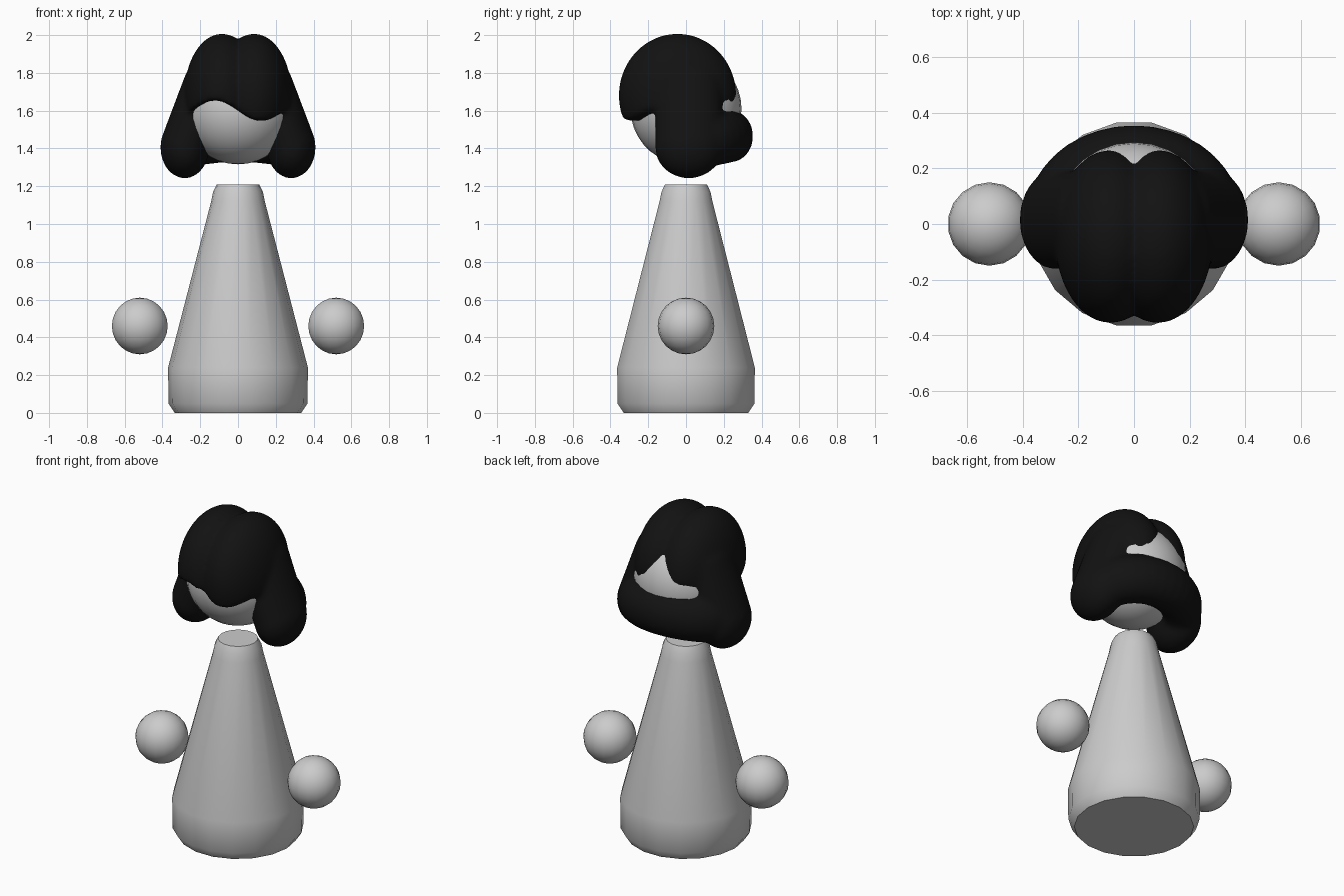
import bpy, bmesh, math
from mathutils import Matrix, Vector

if "Cube" in bpy.data.objects:
    bpy.data.objects.remove(bpy.data.objects["Cube"])


def add_object(name, bm):
    mesh = bpy.data.meshes.new(name)
    bmesh.ops.recalc_face_normals(bm, faces=bm.faces[:])
    bm.to_mesh(mesh)
    bm.free()
    ob = bpy.data.objects.new(name, mesh)
    bpy.context.collection.objects.link(ob)
    return ob


def smooth(ob):
    bpy.ops.object.select_all(action='DESELECT')
    ob.select_set(True)
    bpy.context.view_layer.objects.active = ob
    bpy.ops.object.shade_smooth_by_angle(angle=math.radians(35))


def ellipsoid(bm, centre, radii, u=24, v=16):
    m = Matrix.Translation(Vector(centre)) @ Matrix.Diagonal((*radii, 1))
    return bmesh.ops.create_uvsphere(bm, u_segments=u, v_segments=v,
                                     radius=1, matrix=m)['verts']


def ball(name, centre, r, u, v):
    bm = bmesh.new()
    ellipsoid(bm, centre, (r, r, r), u, v)
    smooth(add_object(name, bm))


# Body: tapered 18-sided robe
SIDES = 18
profile = [(0.335, 0), (0.368, 0.05), (0.37, 0.24), (0.142, 1.12),
           (0.132, 1.17), (0.112, 1.21)]
bm = bmesh.new()
rings = [[bm.verts.new((r * math.cos(a), r * math.sin(a), z))
          for a in (2 * math.pi * i / SIDES for i in range(SIDES))]
         for r, z in profile]
for lo, hi in zip(rings, rings[1:]):
    for i in range(SIDES):
        j = (i + 1) % SIDES
        bm.faces.new((lo[i], lo[j], hi[j], hi[i]))
bm.faces.new(rings[0])
bm.faces.new(rings[-1])
smooth(add_object("body", bm))

# Head and floating hands
ball("head", (0, 0, 1.61), 0.294, 28, 18)
for side, s in (("left", -1), ("right", 1)):
    ball(side + "_hand", (0.52 * s, 0, 0.46), 0.15, 18, 12)

# Hair: overlapping lumps fused by a remesh
bm = bmesh.new()
for s in (-1, 1):
    # crown with wavy fringe edge
    for v in ellipsoid(bm, (0.085 * s, -0.045, 1.68), (0.2, 0.312, 0.328), 48, 32):
        v.co.z = max(v.co.z, 1.6 - 0.055 * math.sin(13 * v.co.x))
    # side curtain swelling toward the bottom
    for i in range(9):
        t = i / 8
        ellipsoid(bm, (s * (0.165 + 0.117 * t), 0.015, 1.72 - 0.315 * t),
                  (0.13, 0.18, 0.15 + 0.014 * t))
# roll around the back of the neck
for i in range(19):
    a = math.pi * i / 18
    ellipsoid(bm, (0.27 * math.cos(a), 0.02 + 0.212 * math.sin(a),
                   1.42 + 0.045 * math.sin(a)), (0.12, 0.125, 0.14))
hair = add_object("hair", bm)
rm = hair.modifiers.new("fuse", 'REMESH')
rm.mode = 'VOXEL'
rm.voxel_size = 0.015
rm.use_smooth_shade = True
sm = hair.modifiers.new("soften", 'SMOOTH')
sm.factor = 0.5
sm.iterations = 10

black = bpy.data.materials.new("black_hair")
black.diffuse_color = (0.006, 0.006, 0.006, 1)
black.use_nodes = True
black.node_tree.nodes["Principled BSDF"].inputs["Base Color"].default_value = black.diffuse_color
hair.data.materials.append(black)
